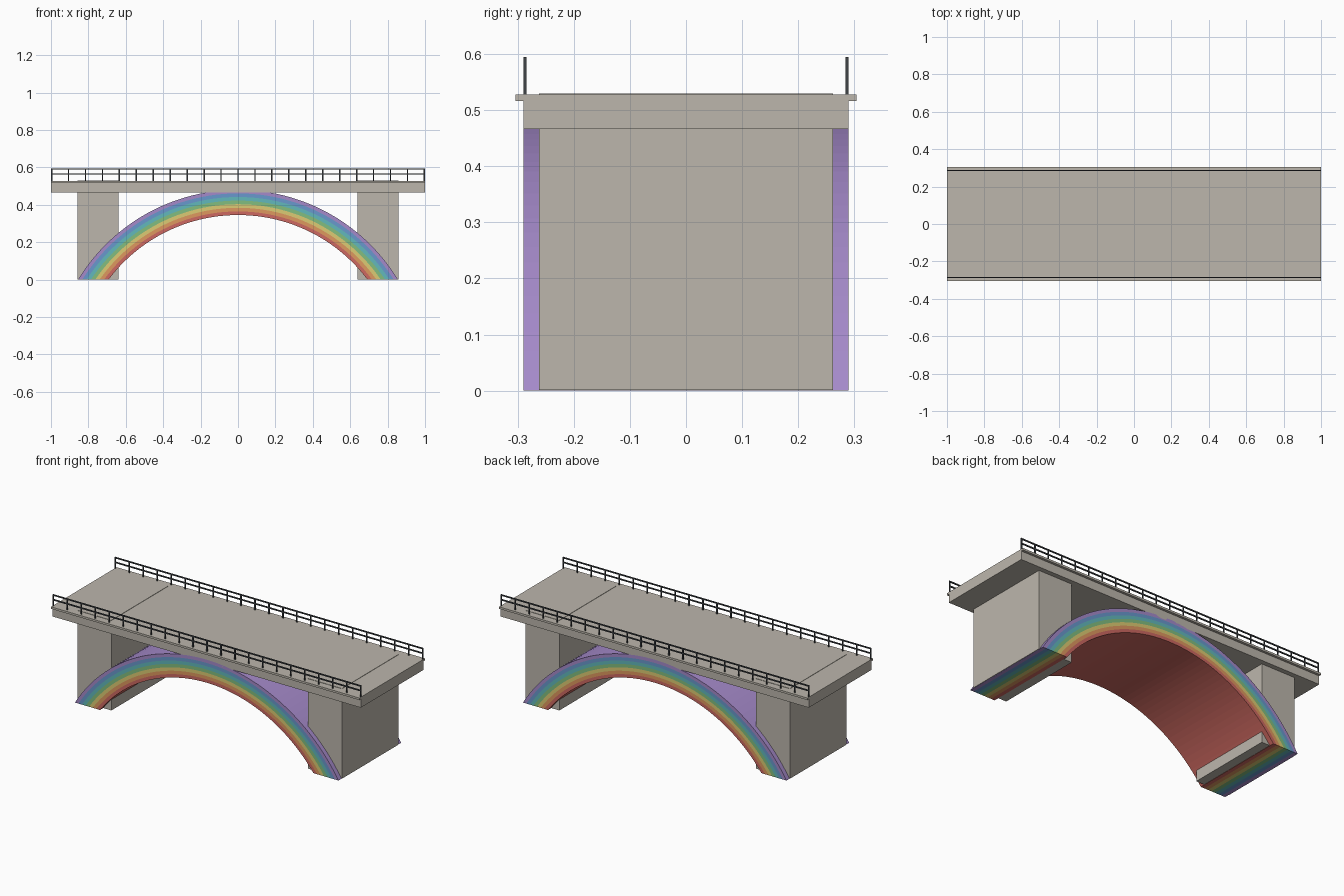
import bpy, bmesh, math

if "Cube" in bpy.data.objects:
    bpy.data.objects.remove(bpy.data.objects["Cube"])


def material(name, r, g, b):
    m = bpy.data.materials.new(name)
    lin = [(c / 255 / 12.92) if c < 10 else ((c / 255 + 0.055) / 1.055) ** 2.4 for c in (r, g, b)]
    m.diffuse_color = (*lin, 1)
    m.use_nodes = True
    m.node_tree.nodes["Principled BSDF"].inputs["Base Color"].default_value = m.diffuse_color
    return m


stone = material("stone", 188, 182, 172)
iron = material("dark_iron", 62, 66, 70)
rainbow = [material(*c) for c in (
    ("red", 205, 105, 97), ("orange", 222, 152, 95), ("yellow", 220, 203, 115),
    ("green", 130, 190, 128), ("teal", 98, 184, 188), ("blue", 105, 152, 205),
    ("violet", 165, 138, 202))]


def add_box(bm, x0, x1, y0, y1, z0, z1):
    v = [bm.verts.new((x, y, z)) for x in (x0, x1) for y in (y0, y1) for z in (z0, z1)]
    for f in ((0, 1, 3, 2), (4, 6, 7, 5), (0, 4, 5, 1), (2, 3, 7, 6), (0, 2, 6, 4), (1, 5, 7, 3)):
        bm.faces.new([v[i] for i in f])


def finish(name, bm, mats):
    bmesh.ops.recalc_face_normals(bm, faces=bm.faces)
    me = bpy.data.meshes.new(name)
    bm.to_mesh(me)
    bm.free()
    for m in mats:
        me.materials.append(m)
    ob = bpy.data.objects.new(name, me)
    bpy.context.collection.objects.link(ob)
    return ob


def boxes(name, mat, *dims):
    bm = bmesh.new()
    for d in dims:
        add_box(bm, *d)
    return finish(name, bm, [mat])


# Deck beam with an overhanging slab edge
boxes("deck_beam", stone, (-1, 1, -0.29, 0.29, 0.466, 0.517))
boxes("deck_slab", stone, (-1, 1, -0.304, 0.304, 0.516, 0.528))

# Piers, whose heads show just above the deck
for side, x0 in (("left", -0.858), ("right", 0.638)):
    boxes(side + "_pier", stone, (x0, x0 + 0.22, -0.262, 0.262, 0.001, 0.530))

# Arch barrel: concentric coloured bands cut flat at the ground
CENTRE_Z, R_IN, R_OUT, HALF_W, SEG = -0.5215, 0.8665, 1.0015, 0.29, 48
bm = bmesh.new()
grid = []
for k in range(len(rainbow) + 1):
    r = R_IN + (R_OUT - R_IN) * k / len(rainbow)
    spread = math.acos(-CENTRE_Z / r)
    row = []
    for i in range(SEG + 1):
        a = spread * (2 * i / SEG - 1)
        x, z = r * math.sin(a), CENTRE_Z + r * math.cos(a)
        row.append([bm.verts.new((x, y, z)) for y in (-HALF_W, HALF_W)])
    grid.append(row)


def quad(a, b, c, d, band):
    bm.faces.new((a, b, c, d)).material_index = band


last = len(rainbow) - 1
for k in range(len(rainbow)):
    lo, hi = grid[k], grid[k + 1]
    for i in range(SEG):
        for s in (0, 1):
            quad(lo[i][s], lo[i + 1][s], hi[i + 1][s], hi[i][s], k)
    for i in (0, SEG):
        quad(lo[i][0], hi[i][0], hi[i][1], lo[i][1], k)
for row, band in ((grid[0], 0), (grid[-1], last)):
    for i in range(SEG):
        quad(row[i][0], row[i + 1][0], row[i + 1][1], row[i][1], band)
finish("rainbow_arch", bm, rainbow)

# Railings: evenly spaced posts with a middle and a top rail
POSTS = 23
for side, y in (("front", -0.287), ("back", 0.287)):
    parts = [(-1, 1, y - 0.003, y + 0.003, z, z + 0.007) for z in (0.5605, 0.588)]
    for i in range(POSTS):
        x = -0.9965 + 1.993 * i / (POSTS - 1)
        parts.append((x - 0.0035, x + 0.0035, y - 0.0025, y + 0.0025, 0.526, 0.592))
    boxes(side + "_railing", iron, *parts)
